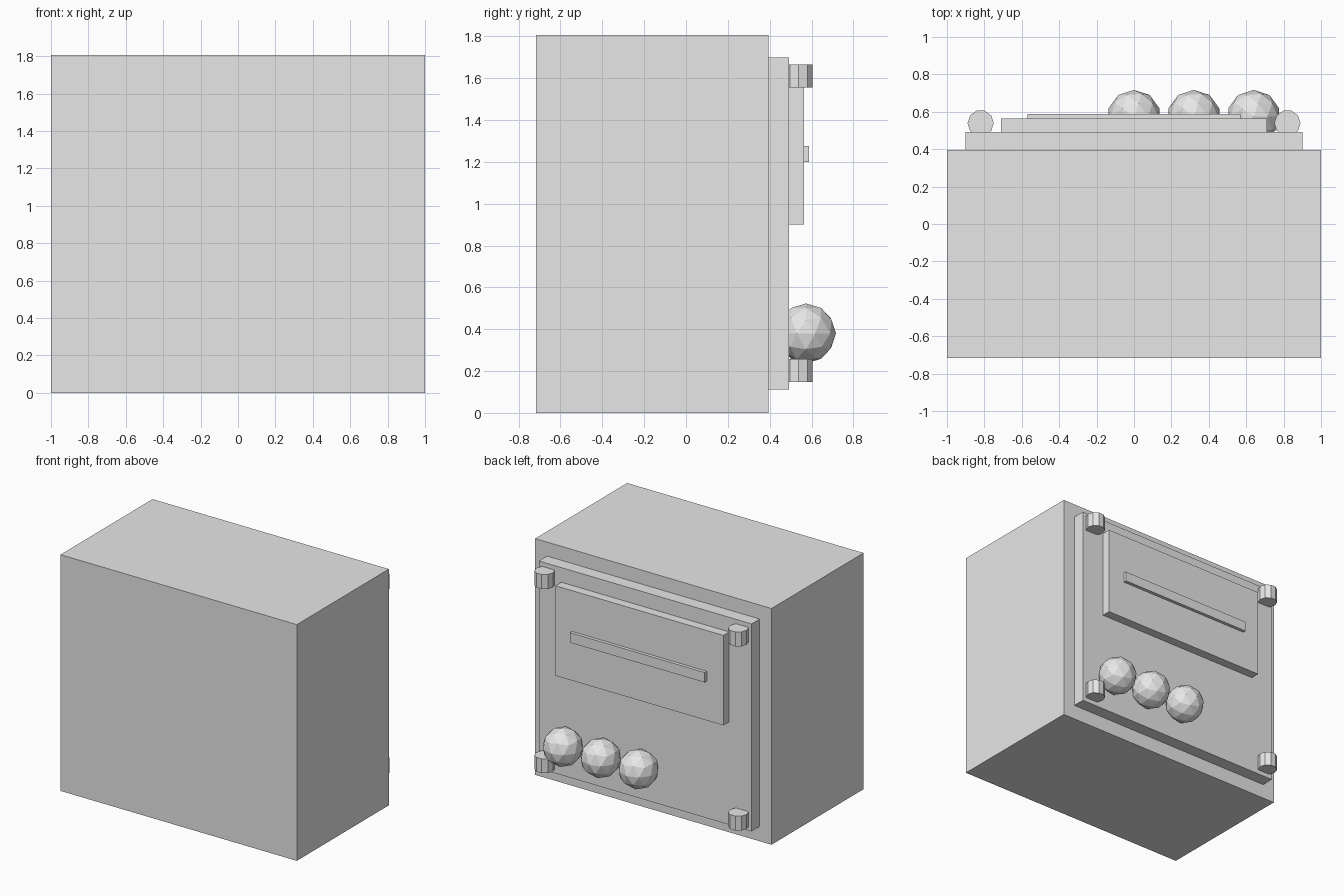
import bpy

old = bpy.data.objects.get("Cube")
if old:
    bpy.data.objects.remove(old, do_unlink=True)

GREY = (0.8, 0.8, 0.8, 1)
grey = bpy.data.materials.new("light grey")
grey.use_nodes = True
grey.diffuse_color = GREY
for node in grey.node_tree.nodes:
    if node.type == "BSDF_PRINCIPLED":
        node.inputs["Base Color"].default_value = GREY


def finish(name):
    obj = bpy.context.object
    obj.name = name
    obj.data.materials.clear()
    obj.data.materials.append(grey)
    return obj


def box(name, half_width, y0, y1, z0, z1):
    """Box centred on x, spanning the given depth and height."""
    bpy.ops.mesh.primitive_cube_add(size=1, location=(0, (y0 + y1) / 2, (z0 + z1) / 2))
    bpy.context.object.scale = (2 * half_width, y1 - y0, z1 - z0)
    bpy.ops.object.transform_apply(location=False, rotation=False, scale=True)
    return finish(name)


# Cabinet and the layered plates on its back
BODY_Y, DOOR_Y, PANEL_Y, BAR_Y = 0.395, 0.493, 0.563, 0.588
box("cabinet_body", 1, -0.717, BODY_Y, 0, 1.807)
box("back_plate", 0.90, BODY_Y, DOOR_Y, 0.113, 1.70)
box("raised_panel", 0.71, DOOR_Y, PANEL_Y, 0.90, 1.588)
box("panel_bar", 0.57, PANEL_Y, BAR_Y, 1.20, 1.276)

# Ten-sided pegs at the four corners of the plate
for side, x in (("left", 0.82), ("right", -0.82)):
    for level, z in (("lower", 0.202), ("upper", 1.611)):
        bpy.ops.mesh.primitive_cylinder_add(
            vertices=10, radius=0.07, depth=0.11,
            location=(x, 0.539, z), rotation=(0, 0, 0.314159))
        finish(f"{level}_{side}_peg")

# Row of faceted knobs
for i in range(3):
    bpy.ops.mesh.primitive_ico_sphere_add(
        subdivisions=2, radius=0.143, location=(0.32 * i, 0.574, 0.38))
    finish(f"round_knob_{i + 1}")
